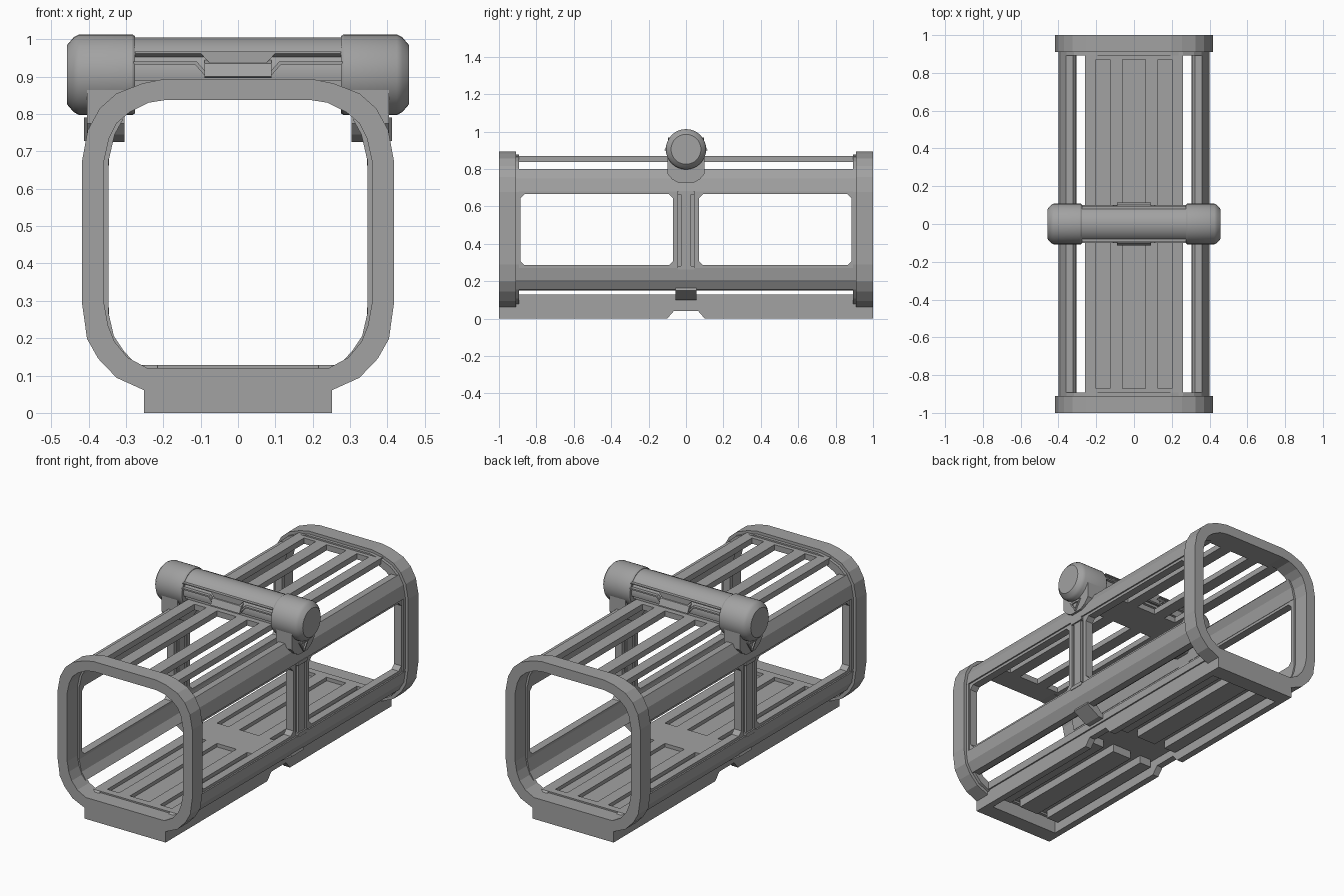
import bpy, bmesh, math

if "Cube" in bpy.data.objects:
    bpy.data.objects.remove(bpy.data.objects["Cube"])

metal = bpy.data.materials.new("grey_metal")
metal.diffuse_color = (0.36, 0.36, 0.36, 1)
metal.use_nodes = True
metal.node_tree.nodes["Principled BSDF"].inputs["Base Color"].default_value = metal.diffuse_color


def place(axis, t, u, v):
    return (u, t, v) if axis == 'y' else (t, u, v)


def finish(name, bm, smooth=False):
    bmesh.ops.recalc_face_normals(bm, faces=bm.faces)
    me = bpy.data.meshes.new(name)
    bm.to_mesh(me)
    bm.free()
    me.materials.append(metal)
    ob = bpy.data.objects.new(name, me)
    bpy.context.collection.objects.link(ob)
    if smooth:
        bpy.ops.object.select_all(action='DESELECT')
        ob.select_set(True)
        bpy.context.view_layer.objects.active = ob
        bpy.ops.object.shade_smooth_by_angle(angle=math.radians(30))
    return ob


def prism(name, pts, axis, a, b, smooth=False):
    """Closed outline extruded along an axis."""
    bm = bmesh.new()
    la = [bm.verts.new(place(axis, a, *p)) for p in pts]
    lb = [bm.verts.new(place(axis, b, *p)) for p in pts]
    bm.faces.new(la)
    bm.faces.new(lb[::-1])
    n = len(pts)
    for i in range(n):
        j = (i + 1) % n
        bm.faces.new((la[i], lb[i], lb[j], la[j]))
    return finish(name, bm, smooth)


def frame(name, outer, inner, axis, a, b, smooth=False):
    """Ring between two outlines with equal point counts, extruded along an axis."""
    bm = bmesh.new()
    loops = [[bm.verts.new(place(axis, t, *p)) for p in pts]
             for pts, t in ((outer, a), (outer, b), (inner, b), (inner, a))]
    n = len(outer)
    for k in range(4):
        p, q = loops[k], loops[(k + 1) % 4]
        for i in range(n):
            j = (i + 1) % n
            bm.faces.new((p[i], q[i], q[j], p[j]))
    return finish(name, bm, smooth)


def box(name, x0, x1, y0, y1, z0, z1):
    return prism(name, [(x0, z0), (x1, z0), (x1, z1), (x0, z1)], 'y', y0, y1)


def mirrored(half):
    return half + [(-x, z) for x, z in reversed(half)]


def octagon(u0, u1, v0, v1, c):
    return [(u0 + c, v0), (u1 - c, v0), (u1, v0 + c), (u1, v1 - c),
            (u1 - c, v1), (u0 + c, v1), (u0, v1 - c), (u0, v0 + c)]


def arc(r, a0, a1, n, cz=0.905):
    return [(r * math.cos(math.radians(a0 + (a1 - a0) * i / n)),
             cz + r * math.sin(math.radians(a0 + (a1 - a0) * i / n))) for i in range(n + 1)]


# End frames: rounded-square rings with a slim inner lip
outer = mirrored([(.25, .06), (.325, .094), (.374, .145), (.404, .198), (.417, .29),
                  (.417, .676), (.402, .757), (.37, .815), (.325, .855), (.255, .882), (.195, .894)])
inner = mirrored([(.243, .12), (.295, .148), (.33, .19), (.348, .235), (.358, .29),
                  (.358, .676), (.345, .735), (.325, .775), (.29, .805), (.24, .83), (.19, .838)])
lip_out = mirrored([(.245, .075), (.313, .108), (.358, .157), (.388, .205), (.4, .29),
                    (.4, .676), (.386, .75), (.357, .805), (.317, .84), (.253, .867), (.193, .878)])
for s, side in ((-1, "front"), (1, "back")):
    frame(side + "_end_frame", outer, inner, 'y', s * 0.91, s * 1.0)
    frame(side + "_frame_lip", lip_out, inner, 'y', s * 0.893, s * 0.91)
    box(side + "_base_end", -.25, .25, *sorted((s * .91, s)), 0, .12)

# Floor plate with three long recesses per half and matching ribs underneath
slots = [(-.2, -.127), (-.06, .06), (.127, .2)]
solids = [(-.26, -.2), (-.127, -.06), (.06, .127), (.2, .26)]
box("floor_plate", -.26, .26, -.91, .91, .085, .108)
for y0, y1 in ((-.91, -.87), (-.1, .1), (.87, .91)):
    box("floor_cross_strip", -.26, .26, y0, y1, .108, .128)
    box("roof_cross_strip", -.26, .26, y0, y1, .838, .87)
for y0, y1 in ((-.87, -.1), (.1, .87)):
    for x0, x1 in solids:
        box("floor_slat", x0, x1, y0, y1, .108, .128)
        box("roof_slat", x0, x1, y0, y1, .838, .87)
    for x0, x1 in slots:
        box("floor_rib", x0, x1, y0, y1, .04, .085)

# Base skirts with a centre notch
skirt = [(-1, 0), (-.1, 0), (-.065, .04), (.065, .04), (.1, 0), (1, 0),
         (1, .06), (.91, .128), (-.91, .128), (-1, .06)]
for s in (-1, 1):
    prism("base_skirt", skirt, 'x', s * .215, s * .252)

# Side walls: curved upper and lower rails, window frames, centre post
upper = [(.4, .68), (.387, .75), (.36, .8), (.322, .8), (.308, .785), (.33, .745), (.345, .68)]
lower = [(.4, .27), (.39, .205), (.36, .155), (.325, .15), (.305, .165), (.332, .205), (.347, .27)]
for s, side in ((-1, "left"), (1, "right")):
    for part, pts in (("upper", upper), ("lower", lower)):
        prism(side + "_" + part + "_rail", [(s * x, z) for x, z in pts], 'y', -.91, .91)
    for y0, y1 in ((-.91, -.045), (.045, .91)):
        hole = (-.885, -.07) if y0 < 0 else (.07, .885)
        frame(side + "_window_frame", octagon(y0, y1, .268, .682, .001),
              octagon(*hole, .285, .665, .022), 'x', s * .347, s * .392)
    # centre post with a raised middle rib and end clips
    prism(side + "_post", [(-.045, .268), (.045, .268), (.045, .682), (-.045, .682)],
          'x', s * .352, s * .382)
    prism(side + "_post_rib", [(-.028, .268), (.028, .268), (.028, .682), (-.028, .682)],
          'x', s * .347, s * .394)
    for z in (.272, .672):
        prism(side + "_post_clip", octagon(-.045, .045, z - .01, z + .01, .005),
              'x', s * .345, s * .402)
    # bracket tying the wall to the floor
    prism(side + "_floor_bracket", [(s * x, z) for x, z in
          ((.245, .1), (.29, .1), (.37, .15), (.36, .175), (.31, .17), (.27, .128), (.245, .128))],
          'y', -.055, .055)

# Handle arms with a triangular outer badge plate
arm = [(-.1, .9), (-.1, .775), (-.075, .745), (-.04, .725), (.04, .725),
       (.075, .745), (.1, .775), (.1, .9)]
for s, side in ((-1, "left"), (1, "right")):
    prism(side + "_handle_arm", arm, 'x', s * .304, s * .404)
    frame(side + "_arm_triangle", [(-.042, .79), (.042, .79), (0, .728)],
          [(-.026, .78), (.026, .78), (0, .742)], 'x', s * .404, s * .412)
    # round end cap, turned around the handle axis
    bm = bmesh.new()
    rings = []
    for x, r in ((.275, .09), (.275, .103), (.283, .108), (.425, .108), (.44, .1), (.457, .08)):
        rings.append([bm.verts.new((s * x, y, z)) for y, z in arc(r, 0, 360, 32)[:-1]])
    for p, q in zip(rings, rings[1:]):
        for i in range(32):
            j = (i + 1) % 32
            bm.faces.new((p[i], q[i], q[j], p[j]))
    bm.faces.new(rings[0])
    bm.faces.new(rings[-1])
    finish(side + "_handle_cap", bm, True)

# Handle grip: flat-bottomed core, upper shell, flared centre lips
core = arc(.088, -10, 190, 24)
prism("grip_core", core, 'x', -.3, .3, True)
prism("grip_shell", arc(.1, 33, 147, 20) + arc(.085, 147, 33, 20), 'x', -.276, .276, True)
flap = [(-.276, .962), (-.1, .962), (-.075, .935), (.075, .935), (.1, .962), (.276, .962),
        (.276, .967), (-.276, .967)]
seam = [(-.3, .94), (-.11, .94), (-.085, .912), (.085, .912), (.11, .94), (.3, .94),
        (.3, .932), (.115, .932), (.09, .904), (-.09, .904), (-.115, .932), (-.3, .932)]
for s in (-1, 1):
    prism("grip_flap", flap, 'y', s * .075, s * .096)
    prism("grip_seam", seam, 'y', s * .08, s * .1)
    prism("grip_centre_lip", [(s * y, z) for y, z in
          ((.08, .945), (.1, .935), (.115, .9), (.108, .896), (.08, .905))], 'x', -.09, .09)
box("grip_underside", -.3, .3, -.07, .07, .87, .9)
